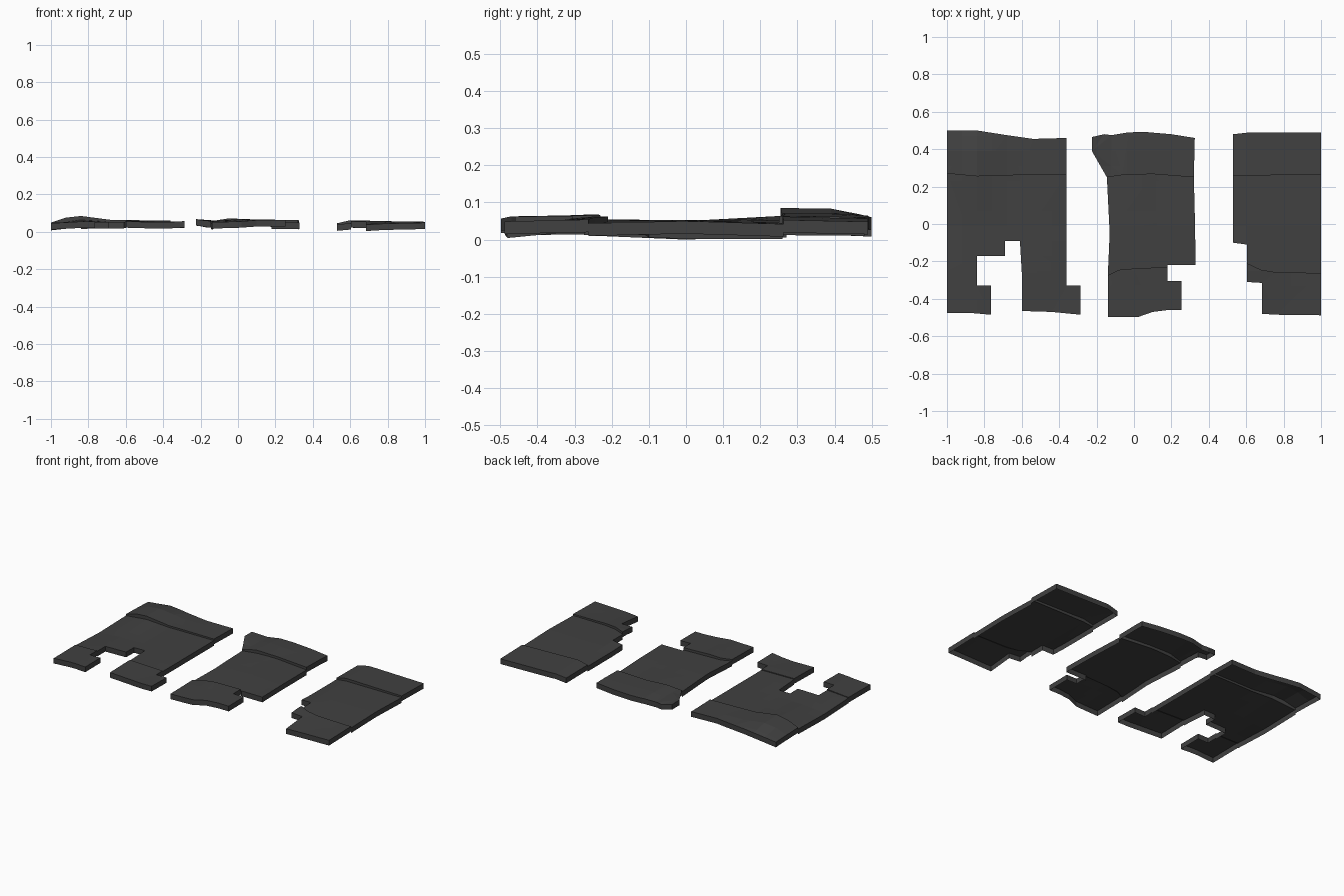
import bpy, bmesh
from mathutils import Vector

if "Cube" in bpy.data.objects:
    bpy.data.objects.remove(bpy.data.objects["Cube"])

DEPTH = 0.034   # height of the side skirts
CELL = 0.08     # facet size

mat = bpy.data.materials.new("charcoal")
mat.diffuse_color = (0.052, 0.052, 0.052, 1)
mat.use_nodes = True
mat.node_tree.nodes["Principled BSDF"].inputs["Base Color"].default_value = mat.diffuse_color


def lerp(pts, x):
    """Piecewise linear profile."""
    if x <= pts[0][0]:
        return pts[0][1]
    for (a, va), (b, vb) in zip(pts, pts[1:]):
        if x <= b:
            return va + (vb - va) * (x - a) / (b - a)
    return pts[-1][1]


def height(rows, x, y):
    """Blend between height profiles running along x at several y rows."""
    return lerp([(ry, lerp(p, x)) for ry, p in sorted(rows, key=lambda r: r[0])], y)


def on_seam(seam, a, b):
    return (abs(a.x - b.x) > 1e-4 and all(
        seam[0][0] - 1e-3 <= p.x <= seam[-1][0] + 1e-3
        and abs(lerp(seam, p.x) - p.y) < 1e-3 for p in (a, b)))


def slab(name, outline, rows, seams, lower=None):
    """Faceted open-bottomed sheet; seam edges drop only to the lower sheet."""
    bm = bmesh.new()
    bm.faces.new([bm.verts.new((x, y, 0)) for x, y in outline])
    bmesh.ops.triangulate(bm, faces=bm.faces[:])
    for axis, lo, n in ((0, -1, 25), (1, -0.49, 13)):
        no = Vector((1, 0, 0)) if axis == 0 else Vector((0, 1, 0))
        for i in range(1, n):
            bmesh.ops.bisect_plane(bm, geom=bm.verts[:] + bm.edges[:] + bm.faces[:],
                                   dist=1e-4, plane_co=no * (lo + i * CELL), plane_no=no)
    border = [e for e in bm.edges if e.is_boundary]
    kinds = [any(on_seam(s, e.verts[0].co, e.verts[1].co) for s in seams) for e in border]
    for v in bm.verts:
        v.co.z = height(rows, v.co.x, v.co.y)
    # side skirts
    made = {}
    for e, seam in zip(border, kinds):
        if seam and lower is None:
            continue
        low = []
        for v in e.verts:
            if (v, seam) not in made:
                x, y, z = v.co
                zz = min(z - 0.002, height(lower, x, y) - 0.003) if seam else max(0, z - DEPTH)
                made[(v, seam)] = bm.verts.new((x, y, zz))
            low.append(made[(v, seam)])
        bm.faces.new((e.verts[0], e.verts[1], low[1], low[0]))
    bmesh.ops.recalc_face_normals(bm, faces=bm.faces[:])
    if sum(f.normal.z * f.calc_area() for f in bm.faces) < 0:
        bmesh.ops.reverse_faces(bm, faces=bm.faces[:])
    me = bpy.data.meshes.new(name)
    bm.to_mesh(me)
    bm.free()
    me.materials.append(mat)
    bpy.context.collection.objects.link(bpy.data.objects.new(name, me))


# left panel, with two feet around a stepped notch
sb = [(-1, .27), (-.84, .255), (-.6, .262), (-.36, .265)]
sf = [(-1, -.25), (-.84, -.258), (-.6, -.26), (-.36, -.265)]
mid = [(.26, [(-1, .04), (-.84, .064), (-.68, .052), (-.36, .05)]),
       (0, [(-1, .034), (-.84, .05), (-.6, .052), (-.36, .05)]),
       (-.26, [(-1, .045), (-.84, .05), (-.6, .055), (-.36, .05)])]
slab("left_panel_middle", sb + sf[:1:-1] + [(-.61, -.09), (-.69, -.09), (-.69, -.17),
     (-.84, -.17)] + sf[1::-1], mid, [sb, sf])
slab("left_panel_back", sb + [(-.36, .46), (-.54, .455), (-.68, .475), (-.84, .5), (-1, .5)],
     [(.26, [(-1, .05), (-.92, .076), (-.84, .085), (-.68, .064), (-.36, .06)]),
      (.41, [(-1, .046), (-.92, .074), (-.84, .083), (-.68, .064), (-.36, .056)]),
      (.5, [(-1, .042), (-.84, .06), (-.6, .055), (-.36, .055)])], [sb], mid)
front = [(-.26, [(-1, .048), (-.84, .056), (-.6, .06), (-.36, .055)]),
         (-.48, [(-1, .046), (-.84, .055), (-.6, .056), (-.4, .05), (-.28, .058)])]
slab("left_panel_front_left_foot", sf[:2] + [(-.84, -.33), (-.765, -.33), (-.765, -.485),
     (-.88, -.475), (-1, -.475)], front, [sf], mid)
slab("left_panel_front_right_foot", sf[2:] + [(-.36, -.33), (-.285, -.33), (-.285, -.485),
     (-.44, -.47), (-.6, -.465)], front, [sf], mid)

# middle panel, with a tab at opposite corners
sb = [(-.145, .25), (-.06, .262), (.1, .267), (.32, .25)]
sf = [(-.14, -.275), (-.08, -.245), (0, -.238), (.18, -.23)]
mid = [(.26, [(-.15, .046), (0, .054), (.33, .045)]),
       (0, [(-.15, .05), (0, .054), (.33, .05)]),
       (-.26, [(-.15, .046), (0, .05), (.33, .05)])]
slab("middle_panel_middle", sb + [(.325, .05), (.33, -.22), (.18, -.22)] + sf[::-1]
     + [(-.13, -.05)], mid, [sb, sf])
slab("middle_panel_back", sb + [(.325, .46), (.2, .48), (.06, .492), (-.03, .49), (-.12, .475),
     (-.16, .48), (-.225, .465), (-.225, .39), (-.15, .4)],
     [(.26, [(-.15, .056), (-.05, .072), (.1, .066), (.33, .063)]),
      (.41, [(-.22, .07), (-.15, .056), (-.05, .07), (.1, .066), (.33, .062)]),
      (.5, [(-.22, .066), (-.15, .054), (-.05, .064), (.33, .058)])], [sb], mid)
slab("middle_panel_front", sf + [(.18, -.305), (.255, -.305), (.255, -.46), (.18, -.46),
     (.1, -.47), (.02, -.498), (-.14, -.498)],
     [(-.26, [(-.14, .056), (0, .068), (.26, .064)]),
      (-.5, [(-.14, .052), (0, .055), (.1, .062), (.26, .062)])], [sf], mid)

# right panel, stepped in at its front left corner
sb = [(.53, .26), (.6, .26), (1, .262)]
sf = [(.605, -.21), (.68, -.245), (.76, -.258), (1, -.262)]
mid = [(.26, [(.53, .036), (.6, .044), (1, .042)]),
       (0, [(.53, .036), (.6, .046), (1, .05)]),
       (-.26, [(.6, .046), (.68, .044), (1, .044)])]
slab("right_panel_middle", sb + sf[::-1] + [(.605, -.11), (.53, -.1)], mid, [sb, sf])
slab("right_panel_back", sb + [(1, .49), (.62, .49), (.53, .48)],
     [(.26, [(.53, .046), (.6, .062), (.76, .058), (1, .053)]),
      (.5, [(.53, .044), (.6, .056), (1, .048)])], [sb], mid)
slab("right_panel_front", sf + [(1, -.488), (.76, -.485), (.685, -.48), (.685, -.315),
     (.605, -.31)],
     [(-.26, [(.6, .062), (.68, .06), (.8, .056), (1, .054)]),
      (-.49, [(.68, .037), (.78, .044), (1, .049)])], [sf], mid)
